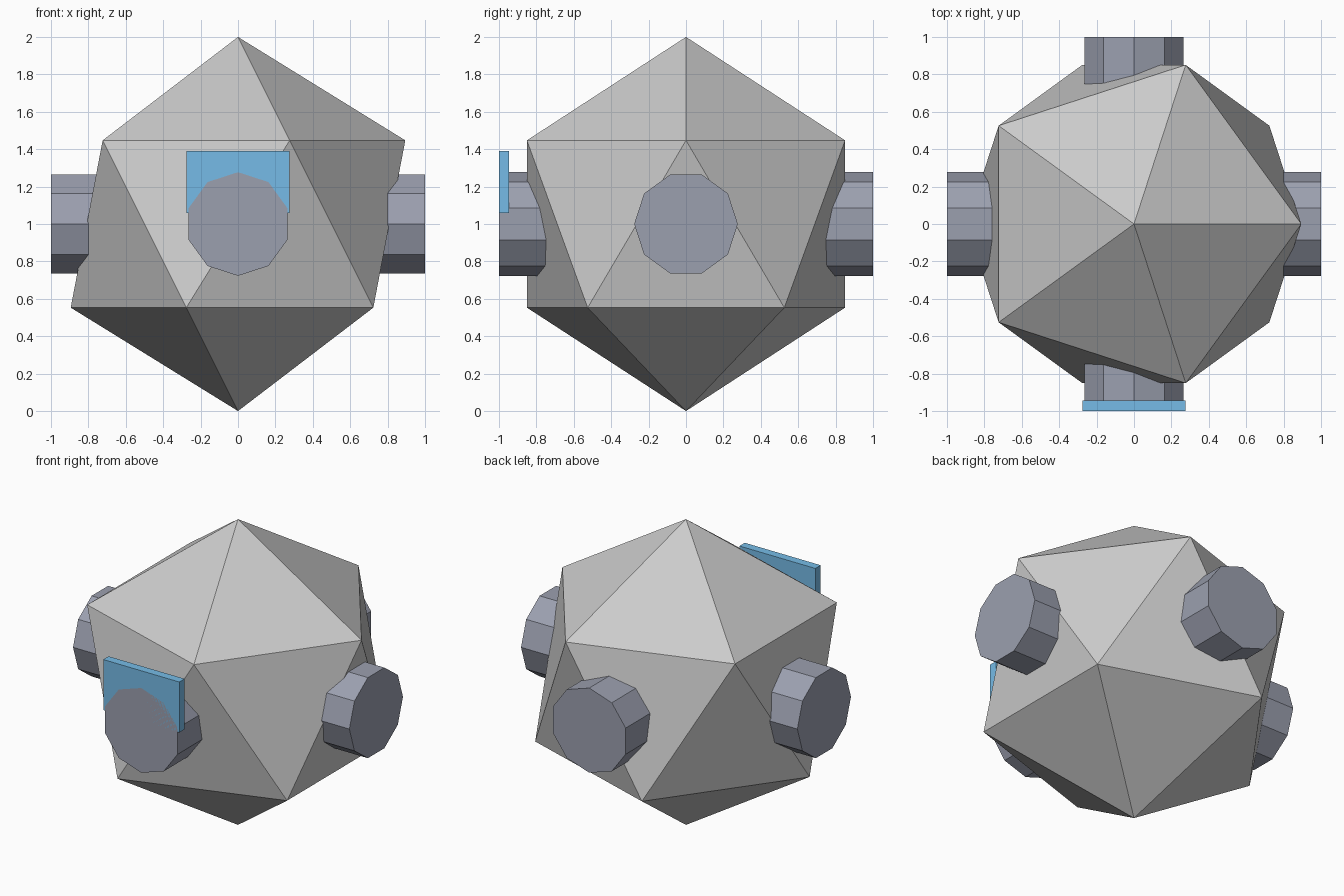
import bpy
from math import pi

if "Cube" in bpy.data.objects:
    bpy.data.objects.remove(bpy.data.objects["Cube"])

RADIUS = 1.0
PEG_RADIUS = 0.277


def paint(obj, name, color):
    mat = bpy.data.materials.get(name) or bpy.data.materials.new(name)
    mat.diffuse_color = color
    mat.use_nodes = True
    mat.node_tree.nodes["Principled BSDF"].inputs["Base Color"].default_value = mat.diffuse_color
    obj.data.materials.append(mat)


# Faceted body: a 20-sided icosahedron
bpy.ops.mesh.primitive_ico_sphere_add(subdivisions=1, radius=RADIUS, location=(0, 0, RADIUS))
bpy.context.object.name = "body"


# Ten-sided pegs running through the body and out on opposite sides
def peg(name, rotation):
    bpy.ops.mesh.primitive_cylinder_add(vertices=10, radius=PEG_RADIUS, depth=2 * RADIUS,
                                        location=(0, 0, RADIUS), rotation=rotation)
    obj = bpy.context.object
    obj.name = name
    paint(obj, "slate", (0.33, 0.35, 0.43, 1))


peg("front_back_peg", (pi / 2, 0, 0))
peg("side_peg", (pi / 2, 0, pi / 2))

# Turn the side peg so that a flat faces up
side = bpy.data.objects["side_peg"]
for v in side.data.vertices:
    x, y = v.co.x, v.co.y
    v.co.x, v.co.y = -y, x

# Blue plate over the upper half of the front peg
bpy.ops.mesh.primitive_cube_add(size=1, location=(0, -0.9725, 1.225))
plate = bpy.context.object
plate.name = "front_plate"
plate.scale = (0.55, 0.055, 0.33)
paint(plate, "blue", (0.18, 0.50, 0.80, 1))
